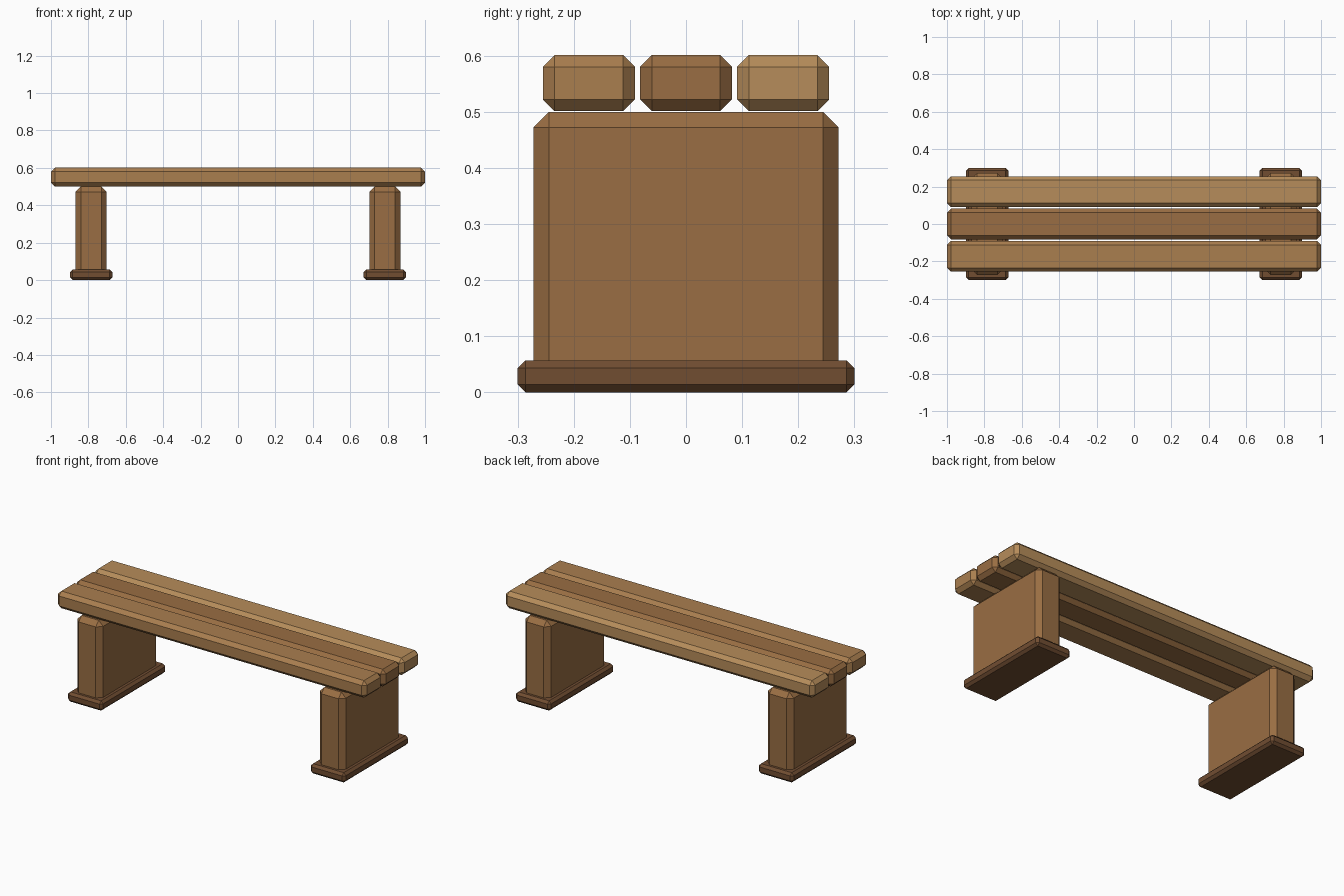
import bpy
import bmesh

if "Cube" in bpy.data.objects:
    bpy.data.objects.remove(bpy.data.objects["Cube"])


def material(name, rgb):
    m = bpy.data.materials.new(name)
    m.diffuse_color = (*rgb, 1)
    m.use_nodes = True
    m.node_tree.nodes["Principled BSDF"].inputs["Base Color"].default_value = m.diffuse_color
    return m


def chamfered_box(name, lo, hi, chamfer, mat):
    """Box between two corners with every edge cut by a flat chamfer."""
    bm = bmesh.new()
    bmesh.ops.create_cube(bm, size=1)
    for v in bm.verts:
        v.co = [(a + b) / 2 + c * (b - a) for a, b, c in zip(lo, hi, v.co)]
    bmesh.ops.bevel(bm, geom=bm.edges[:], offset=chamfer, offset_type='OFFSET',
                    segments=1, profile=0.5, affect='EDGES')
    bmesh.ops.recalc_face_normals(bm, faces=bm.faces[:])
    me = bpy.data.meshes.new(name)
    bm.to_mesh(me)
    bm.free()
    me.materials.append(mat)
    ob = bpy.data.objects.new(name, me)
    bpy.context.collection.objects.link(ob)
    return ob


wood_mid = material("wood_mid", (0.40, 0.21, 0.078))
wood_dark = material("wood_dark", (0.32, 0.155, 0.056))
wood_light = material("wood_light", (0.47, 0.265, 0.103))
wood_foot = material("wood_foot", (0.165, 0.075, 0.031))

# Three seat planks
for name, y, mat in (("front_plank", -0.173, wood_mid),
                     ("middle_plank", 0.0, wood_dark),
                     ("back_plank", 0.173, wood_light)):
    chamfered_box(name, (-1, y - 0.082, 0.501), (1, y + 0.082, 0.601), 0.021, mat)

# Slab legs on wider feet, one pair per side
for side, x in (("left", -0.785), ("right", 0.785)):
    chamfered_box(side + "_leg", (x - 0.083, -0.272, 0.02),
                  (x + 0.083, 0.272, 0.5), 0.028, wood_dark)
    chamfered_box(side + "_foot", (x - 0.113, -0.3, 0),
                  (x + 0.113, 0.3, 0.057), 0.014, wood_foot)
